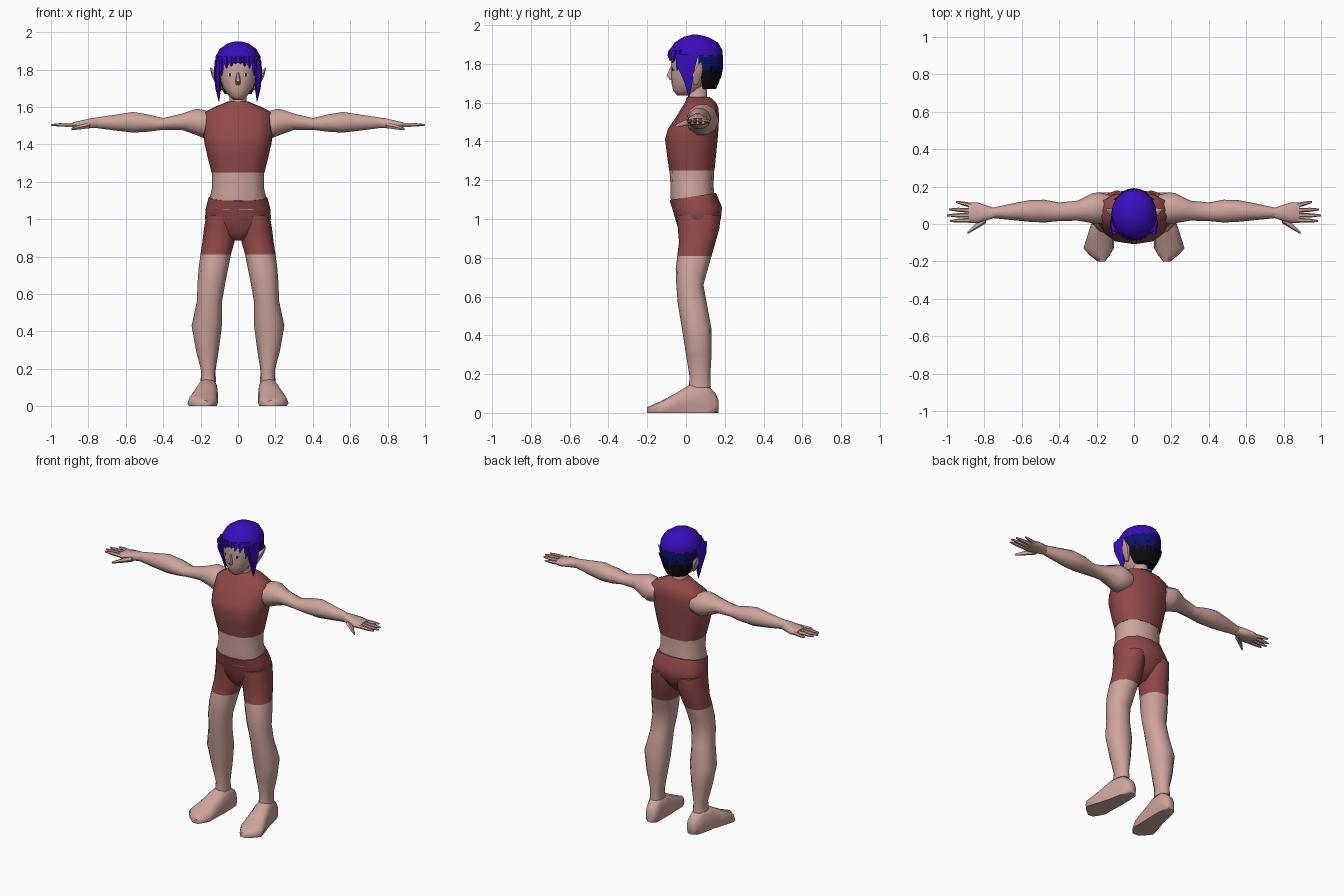
import bpy, bmesh, math
from mathutils import Vector
from mathutils.bvhtree import BVHTree


def material(name, rgb):
    m = bpy.data.materials.new(name)
    m.diffuse_color = (*rgb, 1)
    return m


SKIN = material("skin", (0.62, 0.375, 0.335))
RED = material("red_cloth", (0.29, 0.068, 0.068))
BLUE = material("hair_blue", (0.042, 0.004, 0.50))
NAVY = material("hair_navy", (0.004, 0.006, 0.14))
BLACK = material("black", (0.004, 0.004, 0.004))
WHITE = material("eye_white", (0.75, 0.72, 0.70))


def finish(name, bm, mats, mirror=False, angle=55):
    bmesh.ops.recalc_face_normals(bm, faces=bm.faces)
    me = bpy.data.meshes.new(name)
    bm.to_mesh(me)
    bm.free()
    for m in mats:
        me.materials.append(m)
    ob = bpy.data.objects.new(name, me)
    bpy.context.collection.objects.link(ob)
    bpy.ops.object.select_all(action='DESELECT')
    ob.select_set(True)
    bpy.context.view_layer.objects.active = ob
    bpy.ops.object.shade_smooth_by_angle(angle=math.radians(angle))
    if mirror:
        ob.modifiers.new("mirror", 'MIRROR').use_mirror_merge = False
    return ob


def tube(name, rings, mats, axis='z', n=12, p=1.0, arc=None, warp=None,
         rule=None, mirror=False, angle=55):
    """Loft of oval rings (position, a0, a1, b0, b1) along one axis."""
    bm = bmesh.new()
    loops = []
    for t, a0, a1, b0, b1 in rings:
        loop = []
        for i in range(n):
            if arc:
                w = math.radians(arc[0] + (arc[1] - arc[0]) * i / (n - 1))
            else:
                w = 2 * math.pi * i / n
            c, s = math.cos(w), math.sin(w)
            a = (a0 + a1) / 2 + (a1 - a0) / 2 * math.copysign(abs(c) ** p, c)
            b = (b0 + b1) / 2 + (b1 - b0) / 2 * math.copysign(abs(s) ** p, s)
            v = Vector({'z': (a, b, t), 'x': (t, a, b), 'y': (a, t, b)}[axis])
            loop.append(bm.verts.new(warp(v) if warp else v))
        loops.append(loop)
    for lo, hi in zip(loops, loops[1:]):
        for i in range(n):
            j = (i + 1) % n
            bm.faces.new((lo[i], lo[j], hi[j], hi[i]))
    bm.faces.new(loops[0][::-1])
    bm.faces.new(loops[-1])
    if rule:
        for f in bm.faces:
            f.material_index = rule(f.calc_center_median())
    return finish(name, bm, mats, mirror, angle)


# Torso: cropped top, bare waist, shorts
tube("cropped_top", [
    (1.25, -.142, .142, -.087, .147), (1.33, -.162, .162, -.098, .155),
    (1.41, -.180, .180, -.108, .163), (1.46, -.185, .185, -.095, .167),
    (1.52, -.188, .188, -.055, .170), (1.57, -.185, .185, -.025, .168),
    (1.60, -.125, .125, -.005, .155), (1.63, -.052, .052, .005, .122)],
    [RED], p=.82)
tube("waist", [
    (1.05, -.150, .150, -.070, .145), (1.11, -.152, .152, -.080, .148),
    (1.17, -.138, .138, -.080, .142), (1.25, -.140, .140, -.085, .145)],
    [SKIN], p=.85)
tube("shorts", [
    (.885, -.03, .03, -.005, .09), (.93, -.115, .115, -.035, .135),
    (1.0, -.177, .177, -.055, .180), (1.06, -.172, .172, -.073, .186),
    (1.115, -.157, .157, -.085, .155)], [RED], p=.85,
    warp=lambda v: v + Vector((0, 0, .15 * (v.y - .03) if v.z > 1.1 else 0)))
tube("neck", [
    (1.56, -.06, .06, 0, .12), (1.63, -.046, .046, .008, .112),
    (1.72, -.045, .045, .0, .11)], [SKIN], n=10)

# Legs: short legs above the hem, skin below
tube("leg", [
    (.13, .118, .200, .015, .128), (.19, .120, .197, .018, .125),
    (.30, .103, .225, .0, .132), (.43, .086, .248, -.02, .132),
    (.56, .085, .220, -.042, .108), (.66, .068, .216, -.050, .090),
    (.74, .052, .210, -.053, .112), (.81, .038, .201, -.045, .132),
    (.88, .018, .190, -.036, .152), (.95, .010, .182, -.042, .172),
    (1.02, .015, .170, -.05, .180)], [SKIN, RED], p=.9, mirror=True,
    rule=lambda c: int(c.z > .81))


def flatten_sole(v):
    return Vector((v.x, v.y, max(v.z, 0)))


# Feet, splayed outward with flat soles
tube("foot", [
    (-.20, .155, .195, -.02, .030), (-.165, .128, .240, -.03, .045),
    (-.13, .108, .270, -.03, .060), (-.05, .108, .245, -.03, .103),
    (.02, .106, .222, -.04, .145), (.10, .108, .205, -.04, .150),
    (.15, .112, .190, -.03, .105), (.168, .125, .175, .0, .065)],
    [SKIN], axis='y', p=.75, warp=flatten_sole, mirror=True)

# Arms held straight out
tube("arm", [
    (.13, .01, .155, 1.45, 1.57), (.185, .0, .170, 1.43, 1.588),
    (.22, .004, .165, 1.445, 1.594), (.30, .018, .125, 1.475, 1.566),
    (.40, .016, .115, 1.476, 1.542), (.48, .008, .130, 1.465, 1.562),
    (.56, .012, .127, 1.460, 1.576), (.66, .022, .108, 1.472, 1.560),
    (.76, .032, .086, 1.486, 1.545)], [SKIN], axis='x', n=10, mirror=True)
tube("palm", [
    (.74, .036, .082, 1.488, 1.546), (.79, .018, .100, 1.485, 1.540),
    (.84, .004, .116, 1.483, 1.528), (.885, .006, .114, 1.488, 1.518)],
    [SKIN], axis='x', n=10, p=.8, mirror=True)

# Fingers and thumb: base x, base y, tip x, tip y
for name, x0, y0, x1, y1 in [
        ("little_finger", .865, .099, .952, .118), ("ring_finger", .87, .073, .990, .078),
        ("middle_finger", .87, .047, 1.0, .046), ("index_finger", .87, .021, .985, .016)]:
    tube(name, [(x0 + (x1 - x0) * t, y0 + (y1 - y0) * t - r, y0 + (y1 - y0) * t + r,
                 1.504 - r, 1.504 + r) for t, r in ((0, .013), (.6, .011), (1, .005))],
         [SKIN], axis='x', n=6, mirror=True)
tube("thumb", [(.79, .005, .05, 1.485, 1.52), (.84, -.025, .01, 1.478, 1.508),
               (.89, -.054, -.042, 1.474, 1.488)],
     [SKIN], axis='x', n=6, mirror=True)

# Head
head = tube("head", [
    (1.637, -.026, .026, -.045, .03), (1.66, -.05, .05, -.066, .07),
    (1.70, -.078, .078, -.075, .11), (1.75, -.096, .096, -.077, .145),
    (1.80, -.105, .105, -.078, .165), (1.86, -.105, .105, -.075, .165),
    (1.91, -.08, .08, -.045, .14), (1.93, -.03, .03, 0, .09)], [SKIN], n=16, p=.92)
tube("nose", [(1.717, -.010, .010, -.085, -.06), (1.737, -.015, .015, -.104, -.06),
              (1.785, -.006, .006, -.081, -.06)], [SKIN], n=6)
tube("ear", [(1.69, .085, .100, .035, .060), (1.74, .090, .128, .030, .085),
             (1.77, .100, .142, .042, .090), (1.81, .145, .150, .075, .082)],
     [SKIN], n=6, mirror=True)

# Eyes: thin plates laid on the face
tree = BVHTree.FromObject(head, bpy.context.evaluated_depsgraph_get())


def plate(name, x, z, w, h, lift, mat):
    bm = bmesh.new()
    hits = []
    for i in range(10):
        a = 2 * math.pi * i / 10
        p = tree.ray_cast(Vector((x + w * math.cos(a), -1, z + h * math.sin(a))),
                          Vector((0, 1, 0)))[0]
        hits.append(bm.verts.new(p - Vector((0, lift, 0))))
    f = bm.faces.new(hits)
    f.normal_update()
    if f.normal.y > 0:
        f.normal_flip()
    r = bmesh.ops.extrude_face_region(bm, geom=[f])
    for v in r["geom"]:
        if isinstance(v, bmesh.types.BMVert):
            v.co.y -= .001
    finish(name, bm, [mat], True)


plate("eye_white", .043, 1.772, .013, .007, .001, WHITE)
plate("pupil", .043, 1.772, .006, .009, .002, BLACK)

# Hair: rounded cap, dark back layers
tube("hair_cap", [
    (1.835, -.122, .122, -.088, .190), (1.87, -.120, .120, -.086, .188),
    (1.91, -.098, .098, -.058, .165), (1.938, -.058, .058, -.015, .115),
    (1.95, -.02, .02, .03, .065)], [BLUE], n=16)
tube("hair_back", [
    (1.67, -.072, .072, .0, .155), (1.71, -.096, .096, -.03, .172),
    (1.765, -.113, .113, -.07, .186), (1.80, -.119, .119, -.085, .192),
    (1.845, -.121, .121, -.088, .190)], [BLACK, NAVY], n=11, arc=(5, 175),
    rule=lambda c: int(c.z > 1.765))
# Ragged points of the navy layer over the black nape
for i in range(5):
    a = math.radians(40 + 25 * i)
    x, y = .115 * math.cos(a), .055 + .132 * math.sin(a)
    tube("nape_lock", [(1.725, x * .92 - .003, x * .92 + .003, y - .012, y - .006),
                       (1.79, x - .022, x + .022, y - .02, y + .006)], [NAVY], n=4)

# Side locks hanging in front of the ears
tube("side_lock", [
    (1.63, .100, .104, .012, .018), (1.70, .090, .121, -.010, .036),
    (1.78, .092, .130, -.048, .052), (1.85, .088, .124, -.066, .075)],
    [BLUE], n=6, mirror=True)

# Fringe of pointed locks: centre x, half width, tip height
for x, w, tip in [(.088, .020, 1.765), (.062, .018, 1.805), (.036, .016, 1.815),
                  (.013, .013, 1.83)]:
    y = .05 - .138 * math.sqrt(1 - (x / .122) ** 2)
    tube("fringe_lock", [(tip, x - .002, x + .002, y - .004, y + .002),
                         (1.845, x - w, x + w, y - .008, y + .03),
                         (1.872, x - w, x + w, y - .002, y + .03)],
         [BLUE], n=4, mirror=True)
